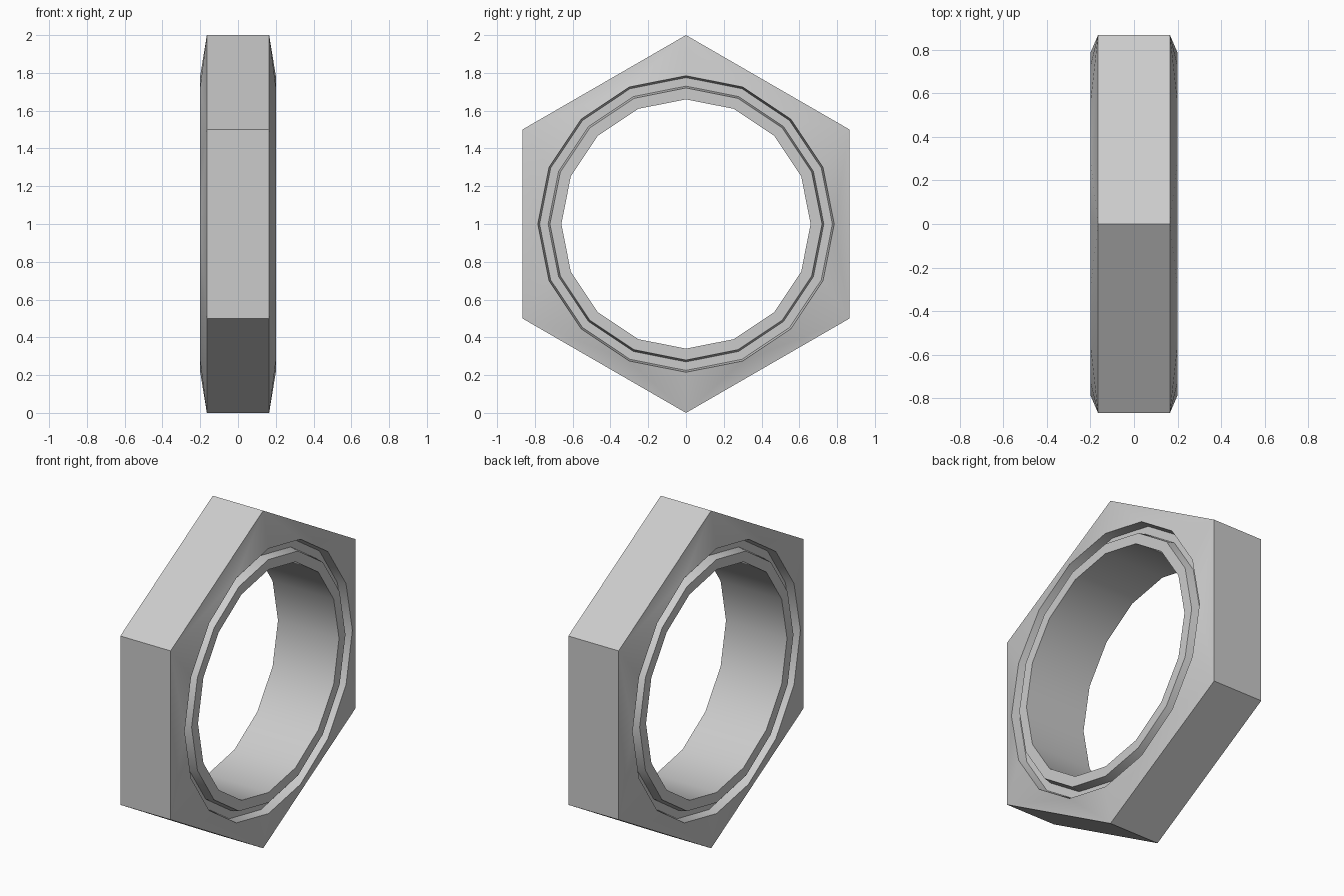
import bpy, bmesh
from math import sin, cos, tau, radians

if "Cube" in bpy.data.objects:
    bpy.data.objects.remove(bpy.data.objects["Cube"])

bm = bmesh.new()


def ring(n, r, x):
    # Polygon loop around the x axis with one corner at the top
    return [bm.verts.new((x, r * sin(tau * i / n), 1 + r * cos(tau * i / n)))
            for i in range(n)]


def bridge(a, b):
    # Join two loops, walking round by angle when the counts differ
    na, nb = len(a), len(b)
    if na == nb:
        for i in range(na):
            j = (i + 1) % na
            bm.faces.new((a[i], a[j], b[j], b[i]))
        return
    i = j = 0
    while i < na or j < nb:
        if i < na and (j >= nb or (i + .5) / na <= (j + .5) / nb):
            bm.faces.new((a[i], a[(i + 1) % na], b[j % nb]))
            i += 1
        else:
            bm.faces.new((a[i % na], b[(j + 1) % nb], b[j]))
            j += 1


# Chamfered hexagon, grooved face and bore, the same on both sides
rims, bores = [], []
for s in (1, -1):
    rim = ring(6, 1.0, s * 0.165)
    prev = rim
    for r, x in ((0.785, 0.2), (0.775, 0.15), (0.73, 0.15), (0.72, 0.2), (0.66, 0.2)):
        loop = ring(16, r, s * x)
        bridge(prev, loop)
        prev = loop
    rims.append(rim)
    bores.append(prev)
bridge(*rims)
bridge(*bores)
bmesh.ops.recalc_face_normals(bm, faces=bm.faces[:])

mesh = bpy.data.meshes.new("hex_nut")
bm.to_mesh(mesh)
bm.free()
nut = bpy.data.objects.new("hex_nut", mesh)
bpy.context.collection.objects.link(nut)
bpy.context.view_layer.objects.active = nut
nut.select_set(True)
bpy.ops.object.shade_smooth_by_angle(angle=radians(30))
